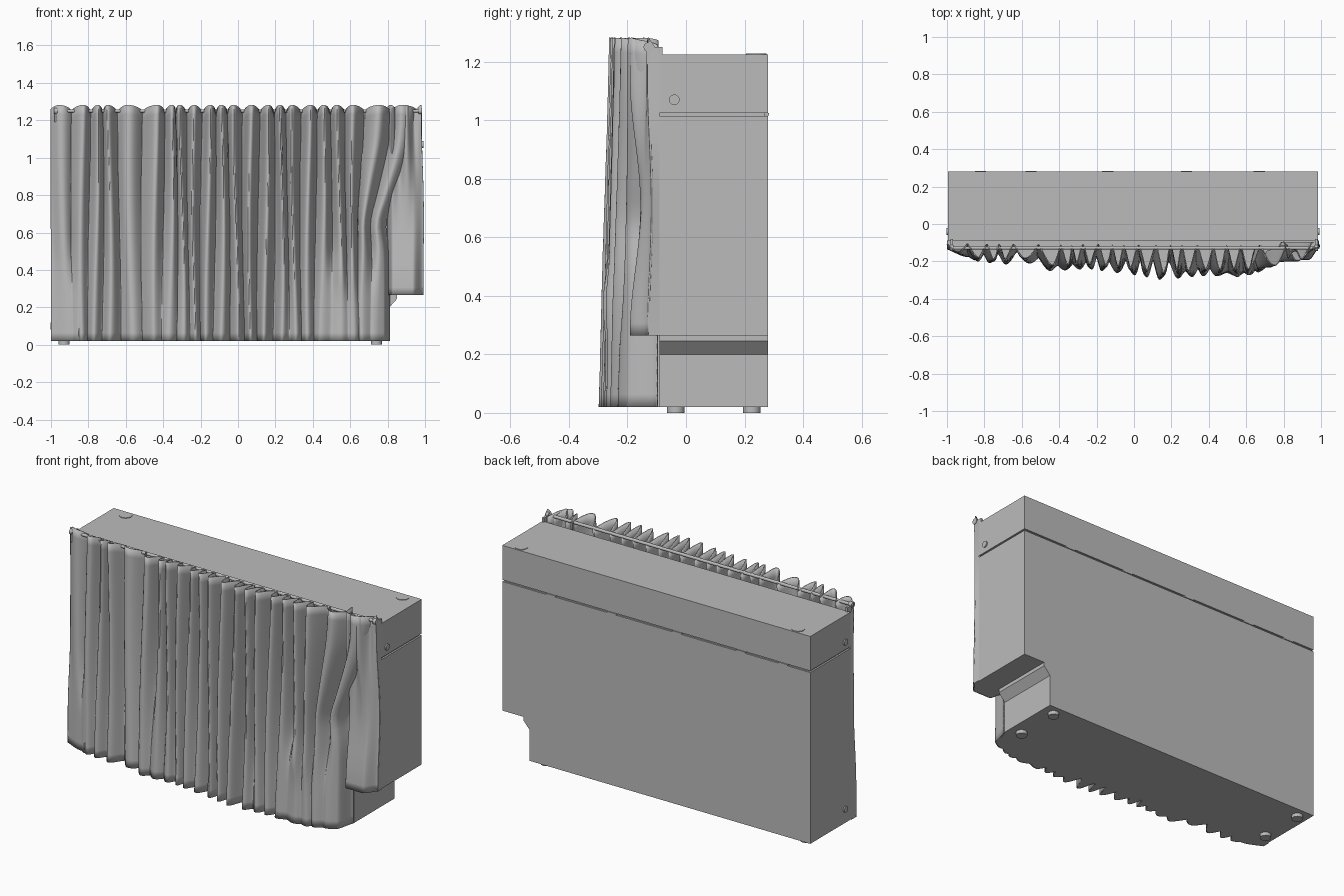
import bpy
import bmesh
import math
import random
from mathutils import Matrix, Vector

random.seed(4)
if "Cube" in bpy.data.objects:
    bpy.data.objects.remove(bpy.data.objects["Cube"], do_unlink=True)

grey = bpy.data.materials.new("plain grey")
grey.use_nodes = True
grey.diffuse_color = (0.5, 0.5, 0.5, 1)
grey.node_tree.nodes["Principled BSDF"].inputs["Base Color"].default_value = (0.5, 0.5, 0.5, 1)

BACK, FRONT, LEFT, RIGHT = 0.28, -0.09, -0.995, 0.985
LIFT, LEDGE, RAIL = 0.02, 0.265, 1.25


def finish(name, bm, smooth=False):
    bmesh.ops.recalc_face_normals(bm, faces=bm.faces)
    mesh = bpy.data.meshes.new(name)
    bm.to_mesh(mesh)
    bm.free()
    if smooth:
        mesh.shade_smooth()
        mesh.set_sharp_from_angle(angle=math.radians(50))
    mesh.materials.append(grey)
    ob = bpy.data.objects.new(name, mesh)
    bpy.context.collection.objects.link(ob)
    return ob


def box(name, low, high):
    bm = bmesh.new()
    low, high = Vector(low), Vector(high)
    size = Matrix.Diagonal((high - low).to_4d())
    bmesh.ops.create_cube(bm, size=1, matrix=Matrix.Translation((low + high) / 2) @ size)
    return finish(name, bm)


def cylinder(name, centre, radius, length, axis="Z"):
    bm = bmesh.new()
    turn = Matrix.Rotation(math.pi / 2, 4, "Y") if axis == "X" else Matrix()
    bmesh.ops.create_cone(bm, cap_ends=True, segments=20, radius1=radius, radius2=radius,
                          depth=length, matrix=Matrix.Translation(centre) @ turn)
    return finish(name, bm, True)


def lerp_points(points, x):
    for (x0, y0), (x1, y1) in zip(points, points[1:]):
        if x <= x1:
            return y0 + (y1 - y0) * max(0, (x - x0) / (x1 - x0))
    return points[-1][1]


def ease(t):
    t = min(1, max(0, t))
    return t * t * (3 - 2 * t)


# Cabinet body: side-notched outline extruded front to back
outline = [(LEFT, LIFT), (0.81, LIFT), (0.81, 0.2), (0.85, 0.245), (0.85, LEDGE),
           (RIGHT, LEDGE), (RIGHT, 1.015), (LEFT, 1.015)]
bm = bmesh.new()
face = bm.faces.new([bm.verts.new((x, FRONT, z)) for x, z in outline])
moved = bmesh.ops.extrude_face_region(bm, geom=[face])["geom"]
bmesh.ops.translate(bm, vec=(0, BACK - FRONT, 0),
                    verts=[v for v in moved if isinstance(v, bmesh.types.BMVert)])
finish("cabinet_body", bm)

# Lid, with a recessed seam below it
box("lid", (LEFT, FRONT, 1.025), (RIGHT, BACK, 1.225))
box("lid_seam", (LEFT + 0.01, FRONT, 1.01), (RIGHT - 0.01, BACK - 0.01, 1.03))
for x in (-0.82, -0.55, -0.14, 0.28, 0.67):
    box("hinge", (x - 0.03, BACK - 0.01, 1.016), (x + 0.03, BACK + 0.004, 1.024))

# Feet, lid discs and side knobs
for x in (-0.93, 0.74):
    for y in (-0.035, 0.225):
        cylinder("foot", (x, y, 0.0125), 0.03, 0.025)
for x in (-0.89, 0.89):
    cylinder("lid_disc", (x, 0.24, 1.225), 0.035, 0.006)
for x, z in ((RIGHT, 1.07), (LEFT, 1.07), (LEFT, 0.1)):
    cylinder("side_knob", (x, -0.04, z), 0.018, 0.014, "X")

# Curtain rod, end caps and brackets
cylinder("curtain_rod", (0, -0.128, RAIL), 0.009, 1.95, "X")
for x in (-0.975, 0.975):
    cylinder("rod_end", (x, -0.128, RAIL), 0.017, 0.02, "X")
    box("rod_bracket", (x - 0.006, -0.135, 1.19), (x + 0.006, FRONT + 0.01, RAIL))


def cloth(name, columns, rows, place, floor):
    """Draped sheet with a flat closing base; place(u, v) gives a point."""
    bm = bmesh.new()
    grid = [[bm.verts.new(place(i / columns, j / rows)) for i in range(columns + 1)]
            for j in range(rows + 1)]
    for low, high in zip(grid, grid[1:]):
        for i in range(columns):
            bm.faces.new((low[i], low[i + 1], high[i + 1], high[i]))
    hem = [v.co.copy() for v in grid[0]]
    sheet = finish(name, bm, True)
    thick = sheet.modifiers.new("cloth thickness", "SOLIDIFY")
    thick.thickness = 0.006
    thick.offset = 0
    bm = bmesh.new()
    front = [bm.verts.new((p.x, p.y, floor)) for p in hem]
    back = [bm.verts.new((p.x, FRONT + 0.001, floor)) for p in hem]
    for i in range(columns):
        bm.faces.new((front[i], front[i + 1], back[i + 1], back[i]))
    finish(name + "_base", bm)


# Main curtain: irregular folds that sway and soften toward the hem
depth_points = [(-1, 0.035), (-0.85, 0.09), (-0.7, 0.11), (-0.6, 0.09), (-0.45, 0.14),
                (-0.25, 0.13), (0, 0.16), (0.15, 0.185), (0.35, 0.165), (0.6, 0.165),
                (0.72, 0.13), (0.81, 0.08)]
crests = [-1.08, -0.94, -0.83, -0.76, -0.69, -0.58, -0.44, -0.36, -0.3, -0.23, -0.16, -0.09,
          -0.01, 0.07, 0.15, 0.23, 0.3, 0.38, 0.45, 0.54, 0.62, 0.68, 0.75, 0.9]
hem_valley = [random.uniform(0.45, 0.85) for c in crests]
sharpness = [random.uniform(0.45, 0.9) for c in crests]


def fold(x, z):
    """Height of the fold (1 on a crest, 0 in a valley) and its valley index."""
    swayed = [c + 0.014 * math.sin(2.6 * z + 1.7 * i) for i, c in enumerate(crests)]
    for i, (a, b) in enumerate(zip(swayed, swayed[1:])):
        if x <= b:
            t = (x - a) / (b - a)
            return (0.5 + 0.5 * math.cos(2 * math.pi * t)) ** sharpness[i], i
    return 1, len(crests) - 1


def main_drape(u, v):
    x = -1 + 1.81 * u
    z = LIFT + (RAIL - 0.01 - LIFT) * v
    height, i = fold(x, z)
    loose = ease(1 - v)
    valley = 0.1 + (hem_valley[i] - 0.1) * loose
    if x > 0.45 or x < -0.85:
        valley += (0.9 - valley) * ease((0.6 - z) / 0.4)
    depth = lerp_points(depth_points, x) * (0.88 + 0.2 * (1 - v))
    y = FRONT - depth * (valley + (1 - valley) * height)
    # Soft bulge where the cloth is gathered low on one side
    y -= 0.015 * math.exp(-((x - 0.56) / 0.07) ** 2 - ((z - 0.38) / 0.1) ** 2)
    # Outer edge turns back to the cabinet and sweeps out near the rod
    edge = ease((0.81 - x) / 0.03)
    y = FRONT - 0.008 + (y - FRONT) * edge
    sweep = 0.15 * ease((z - 0.62) / 0.6) - 0.02 * math.exp(-((z - 0.64) / 0.1) ** 2)
    x += sweep * ease((x - 0.6) / 0.21)
    z += 0.042 * math.sqrt(height) * ease((v - 0.85) / 0.15)
    return x, y, z


cloth("main_curtain", 420, 28, main_drape, LIFT)


# Short side curtain hanging over the ledge
def side_drape(u, v):
    x = 0.8 + 0.19 * u
    z = LEDGE + (RAIL - LEDGE) * v
    wave = 0.5 + 0.5 * math.cos(2 * math.pi * (u * 2.2 - 0.2))
    shape = ease(u / 0.15) * (0.35 + 0.65 * ease((1 - u) / 0.3))
    depth = 0.075 + 0.018 * math.cos(7 * v)
    pleat = 0.65 * ease((v - 0.3) / 0.7)
    y = FRONT - 0.006 - depth * shape * (1 - pleat * (1 - wave))
    x += 0.01 * u * math.sin(5 * v) * v
    z += 0.032 * wave * ease((v - 0.85) / 0.15)
    return x, y, z


cloth("side_curtain", 60, 24, side_drape, LEDGE)

# Outer end of the side curtain, wrapping back to the cabinet
bm = bmesh.new()
strip = []
for j in range(25):
    p = Vector(side_drape(1, j / 24))
    strip.append((bm.verts.new(p), bm.verts.new((RIGHT, FRONT, min(p.z, 1.225)))))
for (a, b), (c, d) in zip(strip, strip[1:]):
    bm.faces.new((a, b, d, c))
finish("side_curtain_return", bm, True)

# Outer end of the main curtain on the other side
bm = bmesh.new()
strip = []
for j in range(29):
    p = Vector(main_drape(0, j / 28))
    strip.append((bm.verts.new(p), bm.verts.new((LEFT, FRONT, min(p.z, 1.225)))))
for (a, b), (c, d) in zip(strip, strip[1:]):
    bm.faces.new((a, b, d, c))
finish("main_curtain_return", bm, True)
